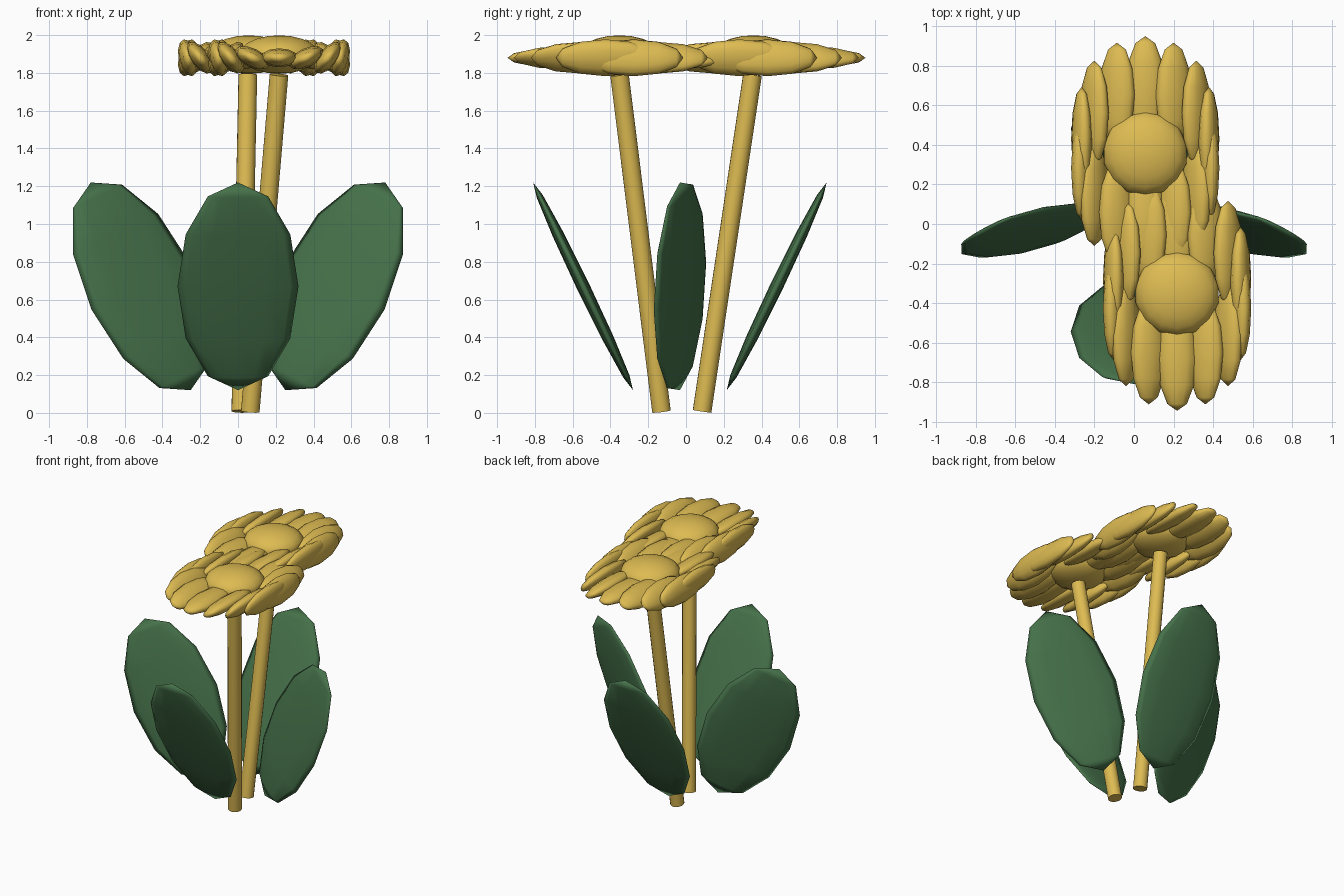
import bpy, bmesh, math
from mathutils import Matrix, Vector

if "Cube" in bpy.data.objects:
    bpy.data.objects.remove(bpy.data.objects["Cube"])

def material(name, rgb):
    m = bpy.data.materials.new(name)
    m.diffuse_color = (*rgb, 1)
    m.use_nodes = True
    m.node_tree.nodes["Principled BSDF"].inputs["Base Color"].default_value = m.diffuse_color
    return m

yellow = material("yellow", (0.73, 0.50, 0.085))
green = material("green", (0.06, 0.165, 0.068))
POLE_Y = Matrix.Rotation(math.radians(-90), 4, 'X')

def finish(name, bm, mat, smooth=True):
    me = bpy.data.meshes.new(name)
    bm.to_mesh(me)
    bm.free()
    for p in me.polygons:
        p.use_smooth = smooth
    me.materials.append(mat)
    ob = bpy.data.objects.new(name, me)
    bpy.context.collection.objects.link(ob)
    return ob

def ellipsoid(bm, loc, rot, size, segs=12, rings=6, pre=Matrix()):
    mat = Matrix.Translation(loc) @ rot @ Matrix.Diagonal((*size, 1)) @ pre
    bmesh.ops.create_uvsphere(bm, u_segments=segs, v_segments=rings, radius=1, matrix=mat)

def stem(name, a, b, r):
    a, b = Vector(a), Vector(b)
    d = b - a
    bm = bmesh.new()
    bmesh.ops.create_cone(bm, cap_ends=True, segments=16, radius1=r, radius2=r, depth=d.length,
                          matrix=Matrix.Translation((a + b) / 2) @ d.to_track_quat('Z', 'Y').to_matrix().to_4x4())
    ob = finish(name, bm, yellow)
    bpy.context.view_layer.objects.active = ob
    ob.select_set(True)
    bpy.ops.object.shade_smooth_by_angle(angle=math.radians(40))
    ob.select_set(False)

def flower_head(name, x, y):
    # domed centre
    bm = bmesh.new()
    ellipsoid(bm, (x, y, 1.897), Matrix(), (0.215, 0.215, 0.102), 14, 10)
    finish(name + "_centre", bm, yellow)
    # ring of petals, all lying front to back and rolling around their own length
    bm = bmesh.new()
    for i in range(14):
        a = math.tau * i / 14
        ellipsoid(bm, (x + 0.33 * math.sin(a), y - 0.33 * math.cos(a), 1.88),
                  Matrix.Rotation(-a, 4, 'Y'), (0.1, 0.263, 0.05), pre=POLE_Y)
    finish(name + "_petals", bm, yellow)

def leaf(name, loc, rot):
    bm = bmesh.new()
    ellipsoid(bm, loc, rot, (0.32, 0.035, 0.61))
    finish(name, bm, green)

# stems and heads
stem("front_stem", (0.065, -0.13, 0.008), (0.217, -0.352, 1.79), 0.05)
stem("back_stem", (0.015, 0.085, 0.008), (0.052, 0.352, 1.79), 0.05)
flower_head("front_flower", 0.218, -0.352)
flower_head("back_flower", 0.057, 0.357)

# leaves leaning outwards, side leaves also twisted
T = math.radians(25.7)
leaf("front_leaf", (0, -0.545, 0.67), Matrix.Rotation(T, 4, 'X'))
leaf("back_leaf", (0, 0.48, 0.67), Matrix.Rotation(-T, 4, 'X'))
for side, s in (("right", 1), ("left", -1)):
    leaf(side + "_leaf", (s * 0.515, -0.032, 0.67),
         Matrix.Rotation(s * T, 4, 'Y') @ Matrix.Rotation(-s * T, 4, 'Z'))
